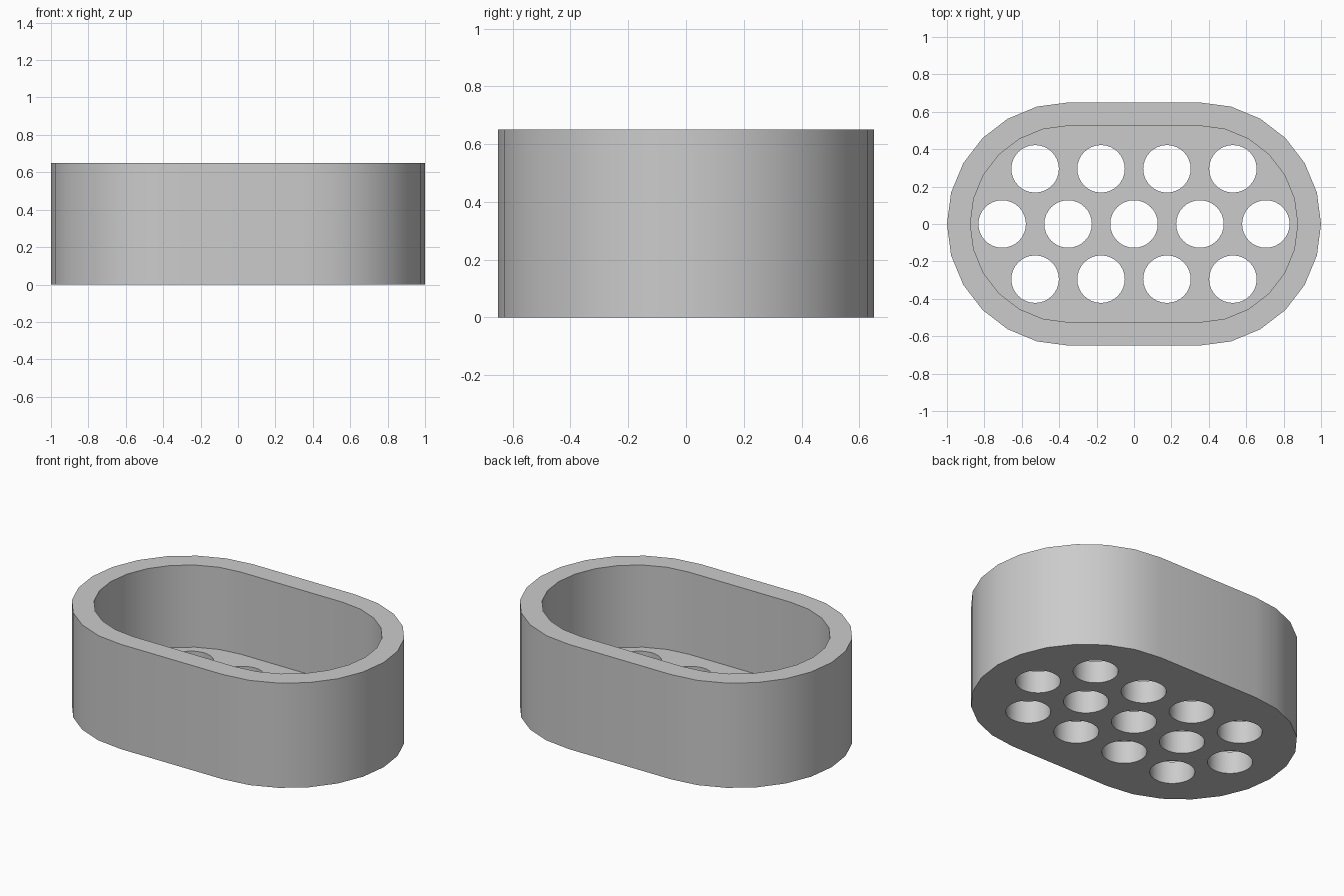
import bpy, bmesh, math

cube = bpy.data.objects.get("Cube")
if cube:
    bpy.data.objects.remove(cube, do_unlink=True)

HEIGHT = 0.65
FLOOR = 0.14
HALF_STRAIGHT = 0.35
OUTER_R, INNER_R, HOLE_R = 0.65, 0.525, 0.127
PITCH, ROW = 0.3525, 0.295


def stadium(radius):
    """Outline of two half circles joined by straight sides."""
    pts = []
    for side, start in ((1, -90), (-1, 90)):
        for i in range(13):
            a = math.radians(start + i * 15)
            pts.append((side * HALF_STRAIGHT + radius * math.cos(a), radius * math.sin(a)))
    return pts


def circle(cx, cy, n=32):
    return [(cx + HOLE_R * math.cos(math.tau * i / n),
             cy + HOLE_R * math.sin(math.tau * i / n)) for i in range(n)]


def ring(bm, pts, z):
    verts = [bm.verts.new((x, y, z)) for x, y in pts]
    edges = [bm.edges.new((v, verts[(i + 1) % len(verts)])) for i, v in enumerate(verts)]
    return verts, edges


def wall(bm, a, b):
    n = len(a)
    for i in range(n):
        j = (i + 1) % n
        bm.faces.new((a[i], a[j], b[j], b[i]))


def fill(bm, rings, up):
    """Flat face with holes, bounded by the given rings."""
    edges = [e for _, ring_edges in rings for e in ring_edges]
    bmesh.ops.triangle_fill(bm, edges=edges, use_beauty=True, normal=(0, 0, up))


bm = bmesh.new()

# Outer shell, rim and inner wall
outer_low = ring(bm, stadium(OUTER_R), 0)
outer_top = ring(bm, stadium(OUTER_R), HEIGHT)
inner_top = ring(bm, stadium(INNER_R), HEIGHT)
inner_low = ring(bm, stadium(INNER_R), FLOOR)

# Staggered drain holes: four, five, four
centres = [((i - (n - 1) / 2) * PITCH, row * ROW)
           for row, n in ((-1, 4), (0, 5), (1, 4)) for i in range(n)]
holes_low = [ring(bm, circle(*c), 0) for c in centres]
holes_top = [ring(bm, circle(*c), FLOOR) for c in centres]

# Perforated floor, both sides
fill(bm, [outer_low] + holes_low, -1)
fill(bm, [inner_low] + holes_top, 1)

# Upright walls and rim
wall(bm, outer_low[0], outer_top[0])
wall(bm, outer_top[0], inner_top[0])
wall(bm, inner_top[0], inner_low[0])
for low, top in zip(holes_low, holes_top):
    wall(bm, low[0], top[0])

bmesh.ops.recalc_face_normals(bm, faces=bm.faces[:])
mesh = bpy.data.meshes.new("perforated_tray")
bm.to_mesh(mesh)
bm.free()

tray = bpy.data.objects.new("perforated_tray", mesh)
bpy.context.collection.objects.link(tray)

# Plain grey material
grey = bpy.data.materials.new("light_grey")
grey.use_nodes = True
colour = (0.6, 0.6, 0.6, 1)
grey.diffuse_color = colour
grey.node_tree.nodes["Principled BSDF"].inputs["Base Color"].default_value = colour
mesh.materials.append(grey)

# Smooth curved walls, crisp rims
bpy.ops.object.select_all(action='DESELECT')
tray.select_set(True)
bpy.context.view_layer.objects.active = tray
bpy.ops.object.shade_smooth_by_angle(angle=math.radians(30))
